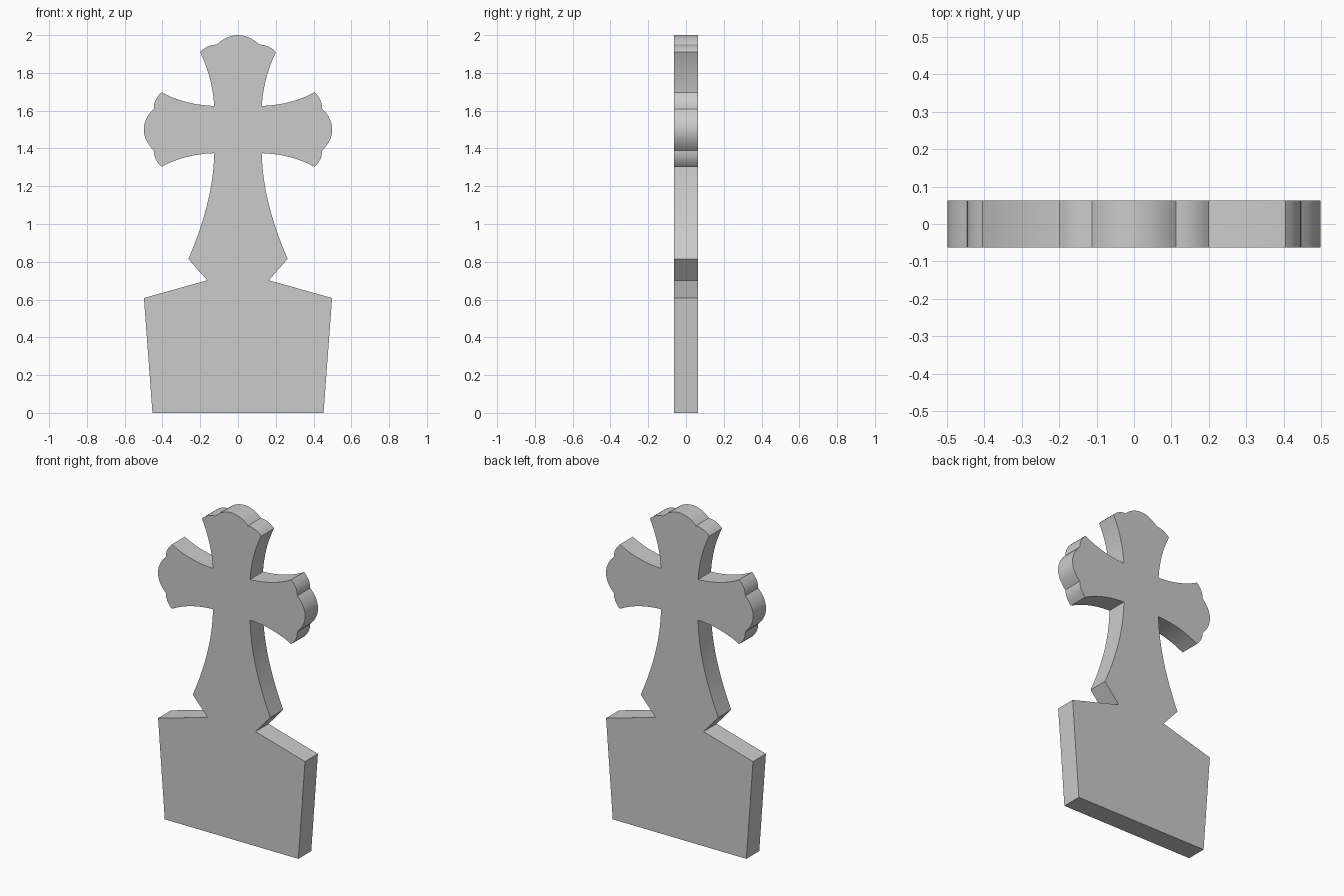
import bpy, bmesh

if "Cube" in bpy.data.objects:
    bpy.data.objects.remove(bpy.data.objects["Cube"])

THICK = 0.125


def arc(a, ctrl, b, n):
    """Quadratic curve from a to b, leaving out the start point."""
    pts = []
    for i in range(1, n + 1):
        t = i / n
        pts.append(tuple((1 - t) ** 2 * a[k] + 2 * t * (1 - t) * ctrl[k] + t * t * b[k] for k in (0, 1)))
    return pts


# right half outline: plinth block, then the neck of the cross
half = [(0.453, 0), (0.498, 0.608), (0.163, 0.702), (0.263, 0.815)]
half += arc((0.263, 0.815), (0.13, 1.12), (0.126, 1.375), 14)

# lower half of the side arm, flared with a lobed tip
arm = [(0.126, 1.375)]
arm += arc(arm[-1], (0.28, 1.37), (0.405, 1.303), 10)
arm += arc(arm[-1], (0.446, 1.34), (0.446, 1.39), 6)
arm += arc(arm[-1], (0.498, 1.44), (0.499, 1.5), 8)
half += arm[1:]
# upper half mirrors about the arm's centre line
half += [(x, 3 - z) for x, z in reversed(arm[:-1])]

# top arm, flared with a lobed tip
half += arc(half[-1], (0.135, 1.775), (0.201, 1.91), 10)
half += arc(half[-1], (0.165, 1.949), (0.112, 1.95), 6)
half += arc(half[-1], (0.062, 1.999), (0, 2.0), 8)

# mirror to the left and extrude through the thickness
outline = half + [(-x, z) for x, z in reversed(half[:-1])]
bm = bmesh.new()
face = bm.faces.new([bm.verts.new((x, -THICK / 2, z)) for x, z in outline])
ext = bmesh.ops.extrude_face_region(bm, geom=[face], use_keep_orig=True)
back = [v for v in ext["geom"] if isinstance(v, bmesh.types.BMVert)]
bmesh.ops.translate(bm, verts=back, vec=(0, THICK, 0))
bmesh.ops.recalc_face_normals(bm, faces=bm.faces)
mesh = bpy.data.meshes.new("cross_headstone")
bm.to_mesh(mesh)
bm.free()
stone = bpy.data.objects.new("cross_headstone", mesh)
bpy.context.collection.objects.link(stone)

# smooth curved edges, sharp corners
bpy.context.view_layer.objects.active = stone
stone.select_set(True)
bpy.ops.object.shade_smooth_by_angle(angle=0.45)
